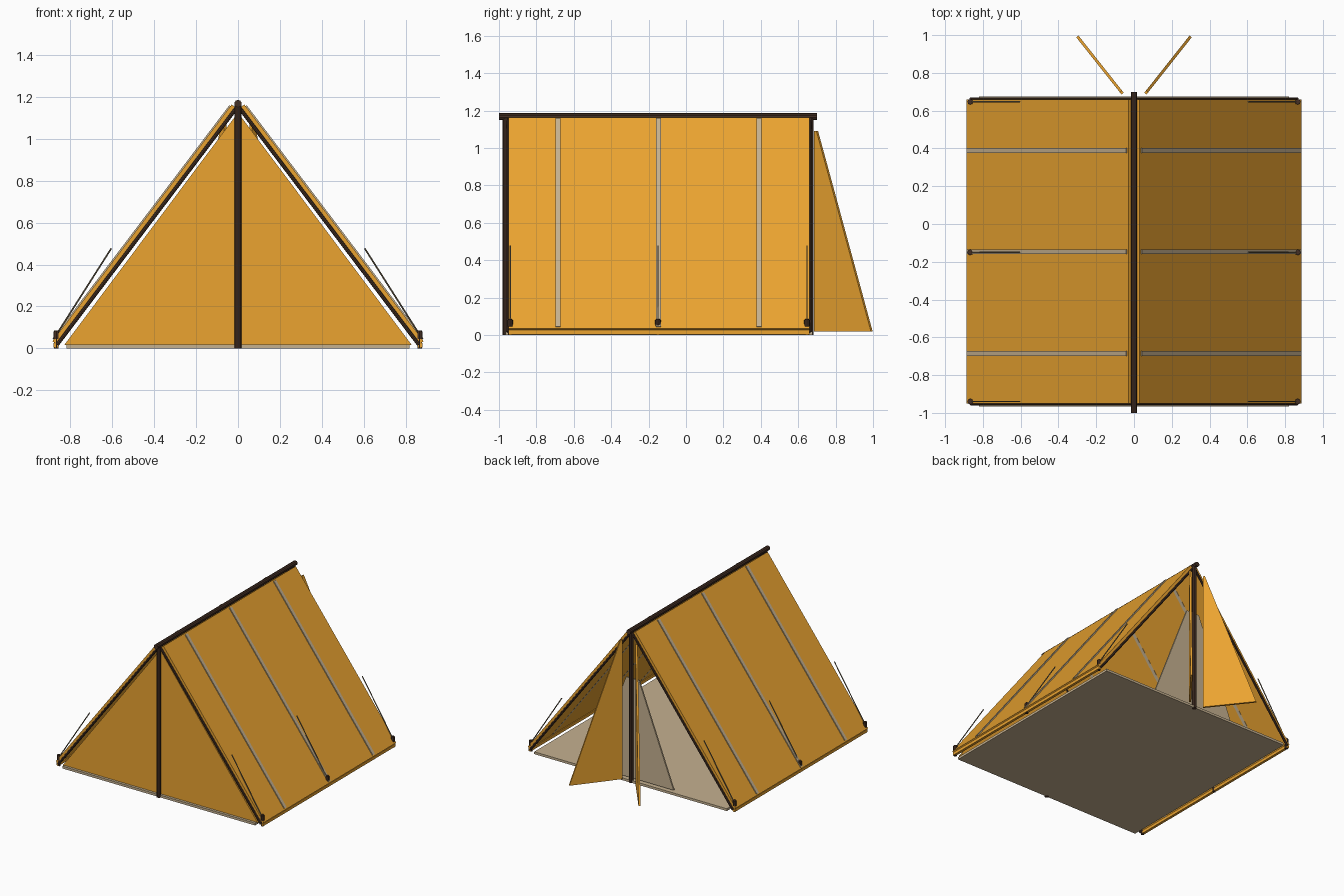
import bpy
from mathutils import Vector

if "Cube" in bpy.data.objects:
    bpy.data.objects.remove(bpy.data.objects["Cube"])


def material(name, color):
    m = bpy.data.materials.new(name)
    m.diffuse_color = (*color, 1)
    m.use_nodes = True
    m.node_tree.nodes["Principled BSDF"].inputs["Base Color"].default_value = m.diffuse_color
    return m


CANVAS = material("orange_canvas", (0.83, 0.37, 0.03))
WOOD = material("dark_wood", (0.06, 0.03, 0.018))
CLOTH = material("beige_cloth", (0.56, 0.44, 0.28))
ROPE = material("rope", (0.2, 0.16, 0.1))


def slab(name, points, offset, mat):
    """Flat polygon extruded along offset, centred on the points."""
    off = Vector(offset)
    n = len(points)
    verts = [Vector(p) - off / 2 for p in points] + [Vector(p) + off / 2 for p in points]
    faces = [tuple(range(n))[::-1], tuple(range(n, 2 * n))]
    faces += [(i, (i + 1) % n, n + (i + 1) % n, n + i) for i in range(n)]
    # keep normals outward whichever way the outline runs
    normal = (verts[1] - verts[0]).cross(verts[2] - verts[1])
    if normal.dot(off) < 0:
        faces = [f[::-1] for f in faces]
    me = bpy.data.meshes.new(name)
    me.from_pydata(verts, [], faces)
    me.materials.append(mat)
    ob = bpy.data.objects.new(name, me)
    bpy.context.collection.objects.link(ob)
    return ob


def box(name, lo, hi, mat):
    z = (lo[2] + hi[2]) / 2
    pts = [(lo[0], lo[1], z), (hi[0], lo[1], z), (hi[0], hi[1], z), (lo[0], hi[1], z)]
    return slab(name, pts, (0, 0, hi[2] - lo[2]), mat)


def rod(name, a, b, r, mat, sides=10):
    a, b = Vector(a), Vector(b)
    d = b - a
    bpy.ops.mesh.primitive_cylinder_add(vertices=sides, radius=r, depth=d.length, location=(a + b) / 2)
    ob = bpy.context.object
    ob.name = name
    ob.rotation_euler = d.to_track_quat('Z', 'Y').to_euler()
    ob.data.materials.append(mat)
    bpy.ops.object.shade_smooth_by_angle()
    return ob


Y0, Y1 = -0.95, 0.66

# frame and floor
rod("ridge_pole", (0, -1, 1.168), (0, 0.7, 1.168), 0.018, WOOD)
rod("front_pole", (0, -0.963, 0), (0, -0.963, 1.165), 0.017, WOOD)
rod("back_pole", (0, 0.665, 0), (0, 0.665, 1.165), 0.017, WOOD)
box("floor", (-0.82, -0.965, 0), (0.82, 0.675, 0.018), CLOTH)

# front wall
slab("front_wall", [(-0.83, -0.94, 0.015), (0.83, -0.94, 0.015), (0, -0.94, 1.125)], (0, 0.012, 0), CANVAS)

# inner door panel at the back
slab("inner_door", [(-0.35, 0.645, 0.025), (0.35, 0.645, 0.025), (0.055, 0.645, 0.79), (-0.055, 0.645, 0.79)],
     (0, 0.012, 0), CLOTH)

for s, side in ((-1, "left"), (1, "right")):
    # roof slope, centre line from top to bottom
    top, bottom = Vector((s * 0.022, 0, 1.158)), Vector((s * 0.878, 0, 0.028))
    d = (bottom - top).normalized()
    n = Vector((-d.z * s, 0, d.x * s))
    n = n if n.z > 0 else -n
    n.x = abs(n.x) * s

    def strip(name, y0, y1, t0, t1, lift, thick, mat):
        a, b = top + d * t0 + n * lift, bottom - d * t1 + n * lift
        pts = [(a.x, y0, a.z), (b.x, y0, b.z), (b.x, y1, b.z), (a.x, y1, a.z)]
        slab(name, pts, n * thick, mat)

    strip(side + "_roof", Y0, Y1, 0, 0, 0, 0.02, CANVAS)
    for i, y in enumerate((-0.685, -0.147, 0.39)):
        strip(f"{side}_seam_{i}", y - 0.013, y + 0.013, 0.01, 0.01, 0.003, 0.028, CLOTH)

    # slanted edge trim at both gable ends, and bottom hem
    for y, end in ((-0.952, "front"), (0.662, "back")):
        a, b = top - n * 0.018, bottom - n * 0.018
        rod(f"{side}_{end}_edge_pole", (a.x, y, a.z), (b.x, y, max(b.z, 0.012)), 0.009, WOOD, 8)
    x0, x1 = sorted((s * 0.86, s * 0.88))
    box(side + "_hem", (x0, Y0, 0.004), (x1, Y1, 0.026), CANVAS)

    # open door flap
    hinge, tip = Vector((s * 0.06, 0.69, 0)), Vector((s * 0.3, 0.993, 0))
    u = (tip - hinge).normalized()
    up = Vector((0, 0, 1))
    slab(side + "_door_flap",
         [hinge + up * 0.02, tip + up * 0.02, hinge + u * 0.015 + up * 1.09, hinge + up * 1.09],
         u.cross(up) * 0.015, CANVAS)

    # pegs with heads and guy ropes
    for i, y in enumerate((-0.94, -0.15, 0.647)):
        x = s * 0.867
        rod(f"{side}_peg_{i}", (x, y, 0), (x, y, 0.085), 0.011, WOOD, 8)
        rod(f"{side}_peg_head_{i}", (x, y, 0.045), (x, y, 0.08), 0.015, WOOD, 8)
        rod(f"{side}_guy_rope_{i}", (x, y, 0.065), (s * 0.605, y, 0.477), 0.004, ROPE, 6)
